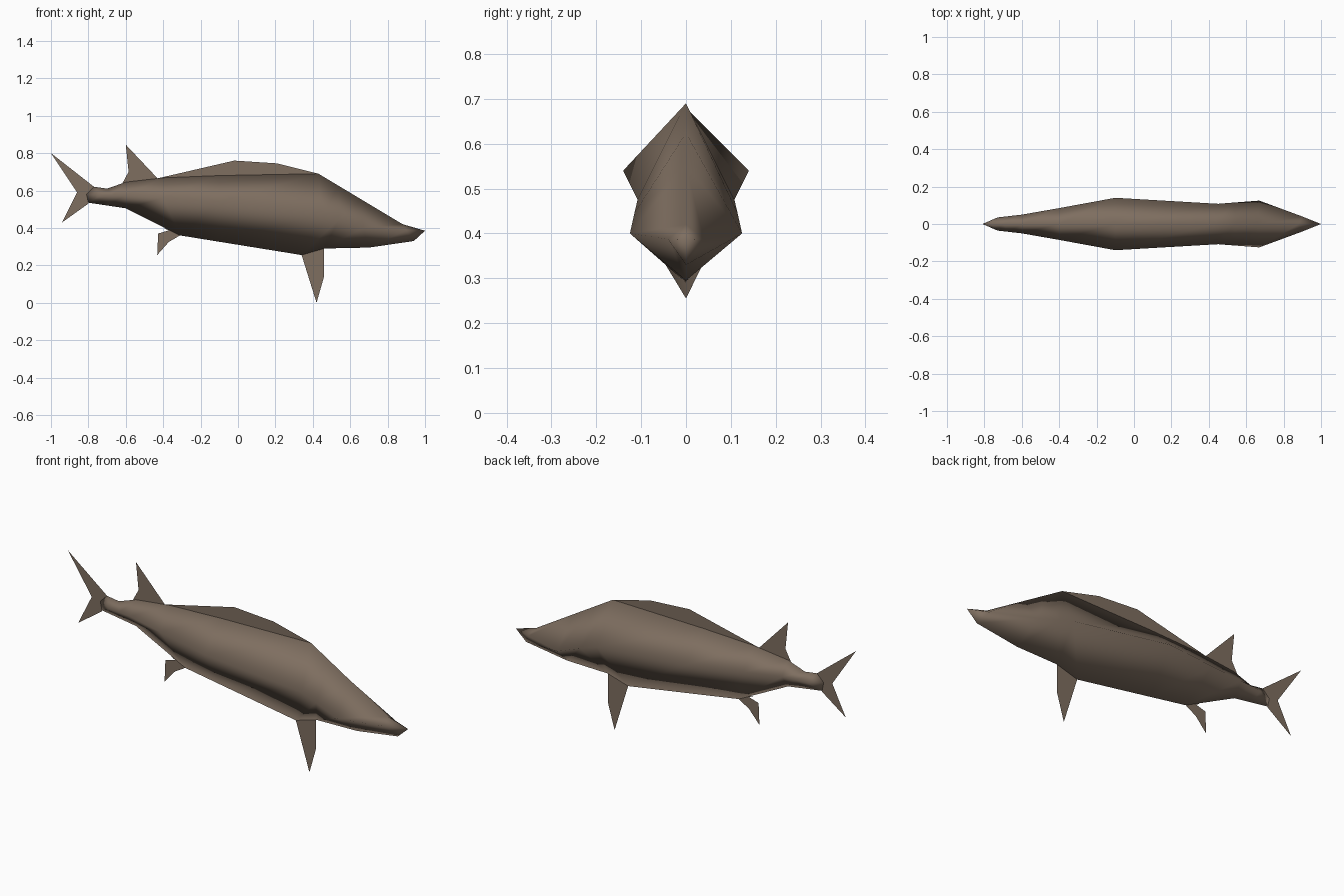
import bpy, bmesh

if "Cube" in bpy.data.objects:
    bpy.data.objects.remove(bpy.data.objects["Cube"])

skin = bpy.data.materials.new("brown_skin")
skin.diffuse_color = (0.21, 0.157, 0.117, 1)
skin.use_nodes = True
skin.node_tree.nodes["Principled BSDF"].inputs["Base Color"].default_value = skin.diffuse_color


def finish(bm, name, smooth):
    me = bpy.data.meshes.new(name)
    bmesh.ops.recalc_face_normals(bm, faces=bm.faces)
    for f in bm.faces:
        f.smooth = smooth
    bm.to_mesh(me)
    bm.free()
    me.materials.append(skin)
    ob = bpy.data.objects.new(name, me)
    bpy.context.collection.objects.link(ob)


def fin(name, outline):
    """Flat fin sheet in the centre plane, outline given as (x, z)."""
    bm = bmesh.new()
    f = bm.faces.new([bm.verts.new((x, 0, z)) for x, z in outline])
    bmesh.ops.triangulate(bm, faces=[f])
    finish(bm, name, False)


# Body: diamond sections (top x, z), (side x, half width, z), (bottom x, z)
sections = [
    ((-.77, .62), (-.73, .035, .575), (-.80, .535)),
    ((-.70, .61), (-.67, .042, .575), (-.70, .52)),
    ((-.60, .645), (-.60, .05, .575), (-.60, .505)),
    ((-.40, .668), (-.40, .085, .56), (-.31, .36)),
    ((-.10, .68), (-.10, .14, .54), (-.10, .326)),
    ((.43, .69), (.45, .108, .475), (.34, .255)),
    ((.54, .624), (.54, .115, .445), (.46, .29)),
    ((.66, .552), (.67, .125, .40), (.70, .295)),
    ((.88, .42), (.90, .04, .387), (.94, .33)),
]
bm = bmesh.new()
rings = []
for (tx, tz), (sx, w, sz), (bx, bz) in sections:
    rings.append([bm.verts.new(p) for p in
                  ((tx, 0, tz), (sx, w, sz), (bx, 0, bz), (sx, -w, sz))])
for a, b in zip(rings, rings[1:]):
    for i in range(4):
        j = (i + 1) % 4
        bm.faces.new((a[i], a[j], b[j], b[i]))
# Close the tail root and the snout to points
for ring, tip in ((rings[0], (-.81, 0, .58)), (rings[-1], (1, 0, .385))):
    v = bm.verts.new(tip)
    for i in range(4):
        bm.faces.new((ring[i], ring[(i + 1) % 4], v))
finish(bm, "body", True)

# Fins
fin("tail_fin", [(-1, .80), (-.77, .62), (-.80, .53), (-.94, .43), (-.86, .59)])
fin("rear_dorsal_fin", [(-.60, .845), (-.43, .665), (-.62, .635), (-.585, .70)])
fin("dorsal_fin", [(-.43, .665), (-.02, .76), (.21, .745), (.43, .69)])
fin("pectoral_fin", [(.34, .256), (.46, .29), (.46, .14), (.42, 0)])
fin("pelvic_fin", [(-.40, .40), (-.31, .36), (-.37, .325), (-.432, .255),
                   (-.427, .37), (-.36, .39)])
